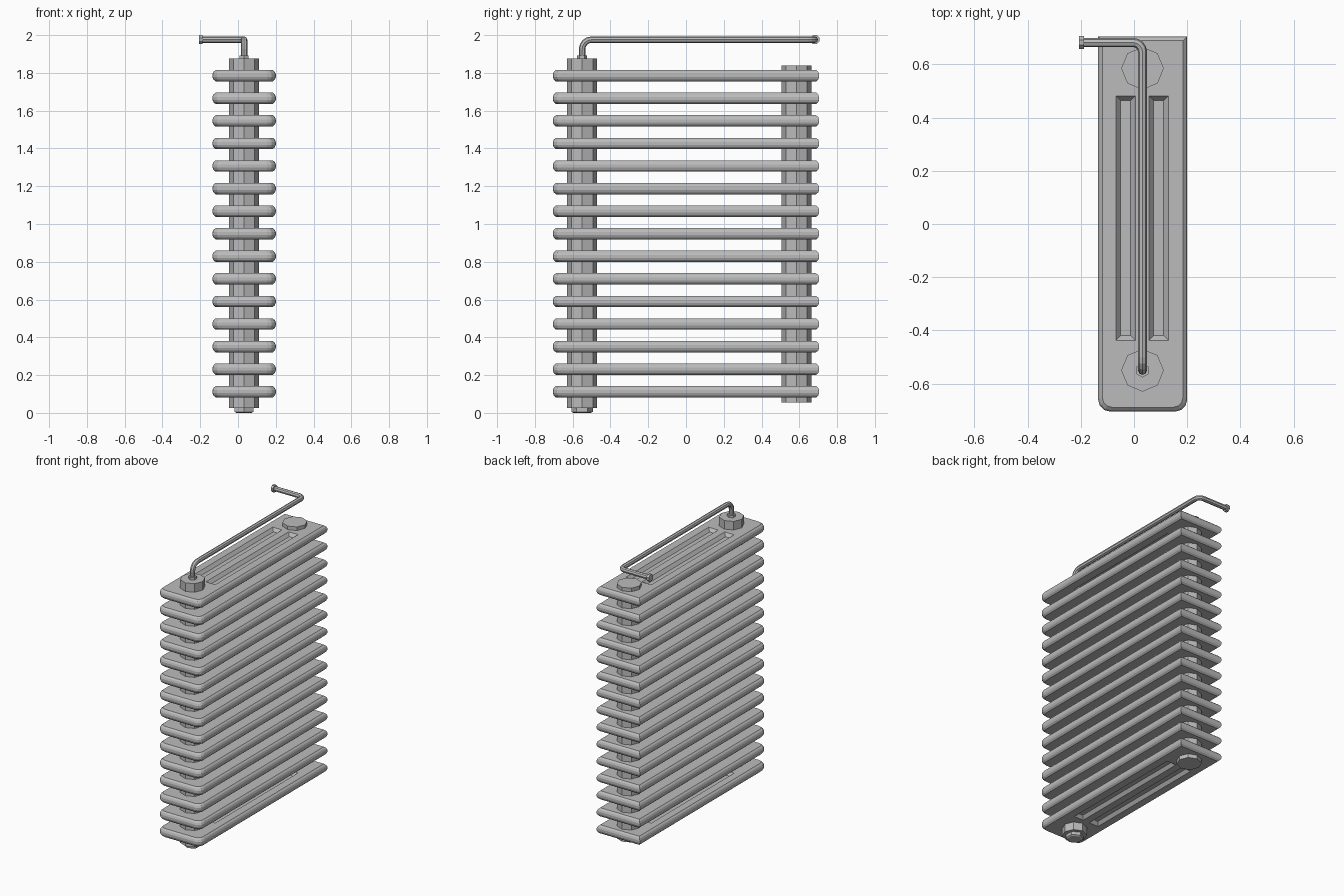
import bpy, bmesh, math
from mathutils import Vector

cube = bpy.data.objects.get("Cube")
if cube:
    bpy.data.objects.remove(cube, do_unlink=True)

metal = bpy.data.materials.new("grey_metal")
metal.use_nodes = True
GREY = (0.5, 0.5, 0.5, 1)
metal.diffuse_color = GREY
metal.node_tree.nodes["Principled BSDF"].inputs["Base Color"].default_value = GREY

CX, FRONT_Y, BACK_Y = 0.032, -0.55, 0.585


def finish(name, bm):
    bmesh.ops.recalc_face_normals(bm, faces=bm.faces)
    mesh = bpy.data.meshes.new(name)
    bm.to_mesh(mesh)
    bm.free()
    mesh.materials.append(metal)
    obj = bpy.data.objects.new(name, mesh)
    bpy.context.collection.objects.link(obj)
    return obj


def loft(bm, rings):
    """Skin a list of point rings and cap both ends."""
    rows = [[bm.verts.new(p) for p in ring] for ring in rings]
    n = len(rows[0])
    for a, b in zip(rows, rows[1:]):
        for i in range(n):
            j = (i + 1) % n
            bm.faces.new((a[i], a[j], b[j], b[i]))
    bm.faces.new(rows[0][::-1])
    bm.faces.new(rows[-1])


def prism(name, y, sections, sides, turn=0.0):
    """Upright many-sided post from (z, radius) sections."""
    bm = bmesh.new()
    angles = [turn + math.tau * i / sides for i in range(sides)]
    loft(bm, [[(CX + r * math.cos(a), y + r * math.sin(a), z) for a in angles]
              for z, r in sections])
    return finish(name, bm)


def outline(inset, z):
    """Fin outline: rounded front corners, square back corners."""
    x0, x1, y0, y1 = -0.135 + inset, 0.2 - inset, -0.705 + inset, 0.705 - inset
    r = 0.045 - inset * 0.5
    pts = [(x1, y1, z), (x0, y1, z)]
    for cx, start in ((x0 + r, math.pi), (x1 - r, 1.5 * math.pi)):
        for i in range(4):
            a = start + i * math.pi / 6
            pts.append((cx + r * math.cos(a), y0 + r + r * math.sin(a), z))
    return pts


def rect(x0, x1, y0, y1, z):
    return [(x0, y0, z), (x1, y0, z), (x1, y1, z), (x0, y1, z)]


# Cooling fins with a rounded rim
PROFILE = [(-0.03, 0.016), (-0.02, 0.005), (-0.008, 0), (0.008, 0), (0.02, 0.005), (0.03, 0.016)]
COUNT, FIRST, LAST = 15, 0.112, 1.785
fins = []
for k in range(COUNT):
    z = FIRST + (LAST - FIRST) * k / (COUNT - 1)
    bm = bmesh.new()
    loft(bm, [outline(inset, z + dz) for dz, inset in PROFILE])
    fins.append(finish(f"fin_{k + 1}", bm))

# Sloped grooves cut in the outer fins
for label, fin, z in (("bottom", fins[0], FIRST), ("top", fins[-1], LAST)):
    bm = bmesh.new()
    for x0, x1 in ((-0.068, 0.005), (0.056, 0.129)):
        for side in (1, -1):
            loft(bm, [rect(x0 + d, x1 - d, -0.437 + d, 0.482 - d, z + side * h)
                      for d, h in ((0.018, 0.008), (0, 0.03), (0, 0.05))])
    cutter = finish(f"{label}_groove_cutter", bm)
    cutter.hide_render = True
    cutter.hide_viewport = True
    cut = fin.modifiers.new("grooves", 'BOOLEAN')
    cut.operation = 'DIFFERENCE'
    cut.solver = 'EXACT'
    cut.object = cutter

# Eight-sided pipes through the fins
prism("front_pipe", FRONT_Y, [(0.027, 0.08), (1.875, 0.08)], 8)
prism("back_pipe", BACK_Y, [(0.055, 0.08), (1.84, 0.08)], 8)

# Hex fittings below and above the front pipe
prism("bottom_nut", FRONT_Y, [(0, 0.047), (0.006, 0.057), (0.03, 0.057)], 6, math.pi / 2)
prism("crank_collar", FRONT_Y, [(1.87, 0.027), (1.892, 0.027)], 6, math.pi / 2)

# Bent crank tube
TUBE_Z, END_Y = 1.976, 0.682
corners = [Vector(p) for p in ((CX, FRONT_Y, 1.87), (CX, FRONT_Y, TUBE_Z),
                               (CX, END_Y, TUBE_Z), (-0.195, END_Y, TUBE_Z))]
path = [corners[0]]
for i, bend in ((1, 0.05), (2, 0.035)):
    p = corners[i]
    a = p + (corners[i - 1] - p).normalized() * bend
    b = p + (corners[i + 1] - p).normalized() * bend
    centre = a + b - p
    for s in range(5):
        t = s * math.pi / 8
        path.append(centre + (a - centre) * math.cos(t) + (b - centre) * math.sin(t))
path.append(corners[-1])
curve = bpy.data.curves.new("crank_tube", 'CURVE')
curve.dimensions = '3D'
curve.bevel_depth = 0.017
curve.bevel_resolution = 2
curve.use_fill_caps = True
spline = curve.splines.new('POLY')
spline.points.add(len(path) - 1)
for point, co in zip(spline.points, path):
    point.co = (*co, 1)
spline.use_smooth = False
curve.materials.append(metal)
bpy.context.collection.objects.link(bpy.data.objects.new("crank_tube", curve))

# Flange on the crank end
bm = bmesh.new()
ring = [math.tau * (i + 0.5) / 8 for i in range(8)]
loft(bm, [[(x, END_Y + 0.026 * math.cos(a), TUBE_Z + 0.026 * math.sin(a)) for a in ring]
          for x in (-0.206, -0.188)])
finish("crank_flange", bm)
